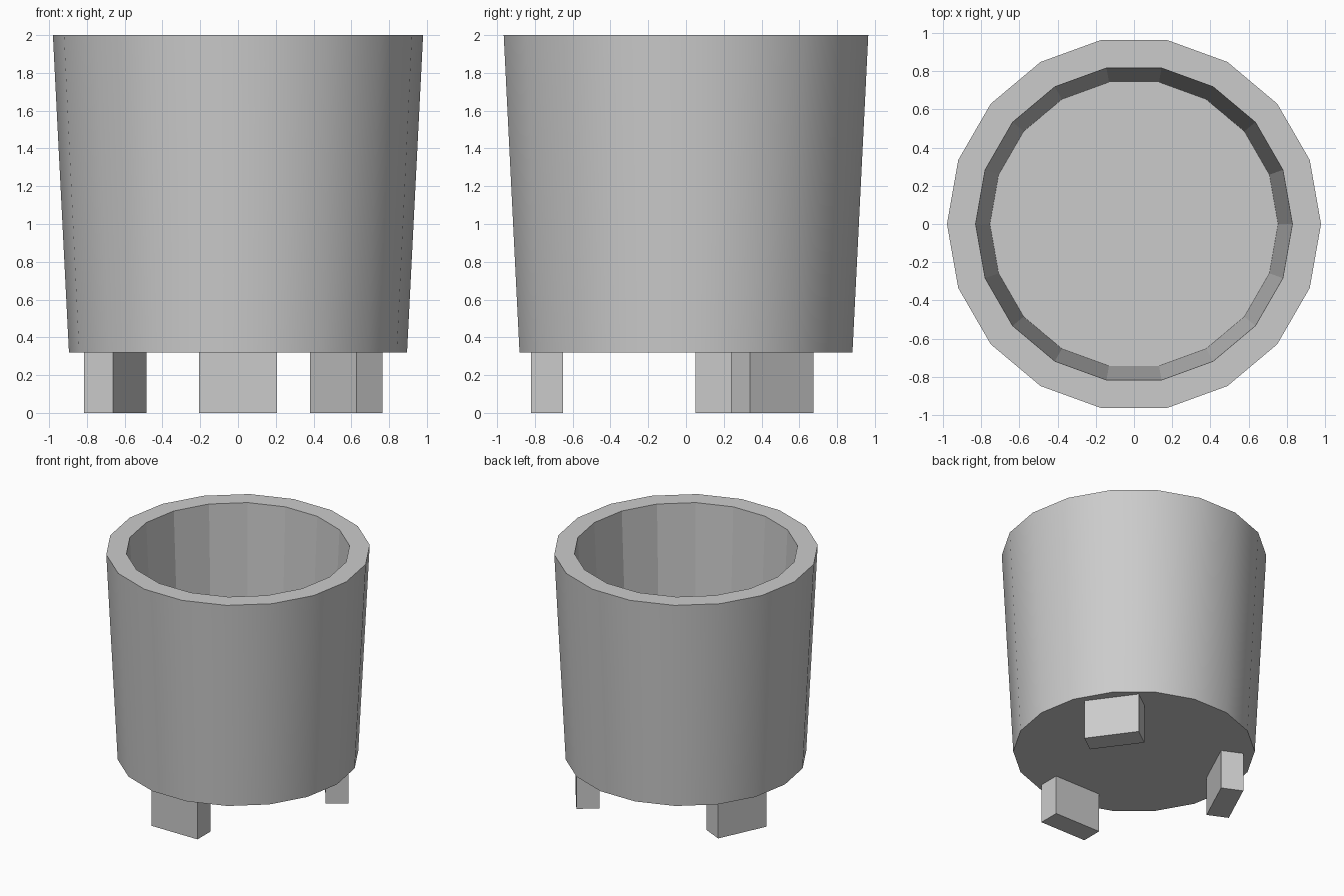
import bpy, bmesh
from math import cos, sin, tau, radians

if "Cube" in bpy.data.objects:
    bpy.data.objects.remove(bpy.data.objects["Cube"])

SIDES = 18


def add_object(name, bm):
    bmesh.ops.recalc_face_normals(bm, faces=bm.faces)
    mesh = bpy.data.meshes.new(name)
    bm.to_mesh(mesh)
    bm.free()
    obj = bpy.data.objects.new(name, mesh)
    bpy.context.collection.objects.link(obj)
    return obj


# Tapered pot: (radius, z) from the outer base over the rim to the inner floor
profile = [(0.895, 0.32), (0.98, 2.0), (0.83, 2.0), (0.755, 0.47)]
bm = bmesh.new()
rings = [[bm.verts.new((r * cos(tau * i / SIDES), r * sin(tau * i / SIDES), z))
          for i in range(SIDES)] for r, z in profile]
for k in range(len(rings) - 1):
    a, b = rings[k], rings[k + 1]
    for i in range(SIDES):
        j = (i + 1) % SIDES
        face = bm.faces.new((a[i], a[j], b[j], b[i]))
        face.smooth = k == 0  # only the outer wall is smooth
bm.faces.new(rings[0])
bm.faces.new(rings[-1])
add_object("pot", bm)


# Three block feet
def foot(name, x, y, turn):
    bm = bmesh.new()
    bmesh.ops.create_cube(bm, size=1)
    bmesh.ops.scale(bm, vec=(0.415, 0.17, 0.32), verts=bm.verts)
    obj = add_object(name, bm)
    obj.location = (x, y, 0.16)
    obj.rotation_euler.z = radians(turn)


foot("front_foot", 0, -0.735, 0)
foot("right_foot", 0.573, 0.457, 126)
foot("left_foot", -0.65, 0.274, 65)
